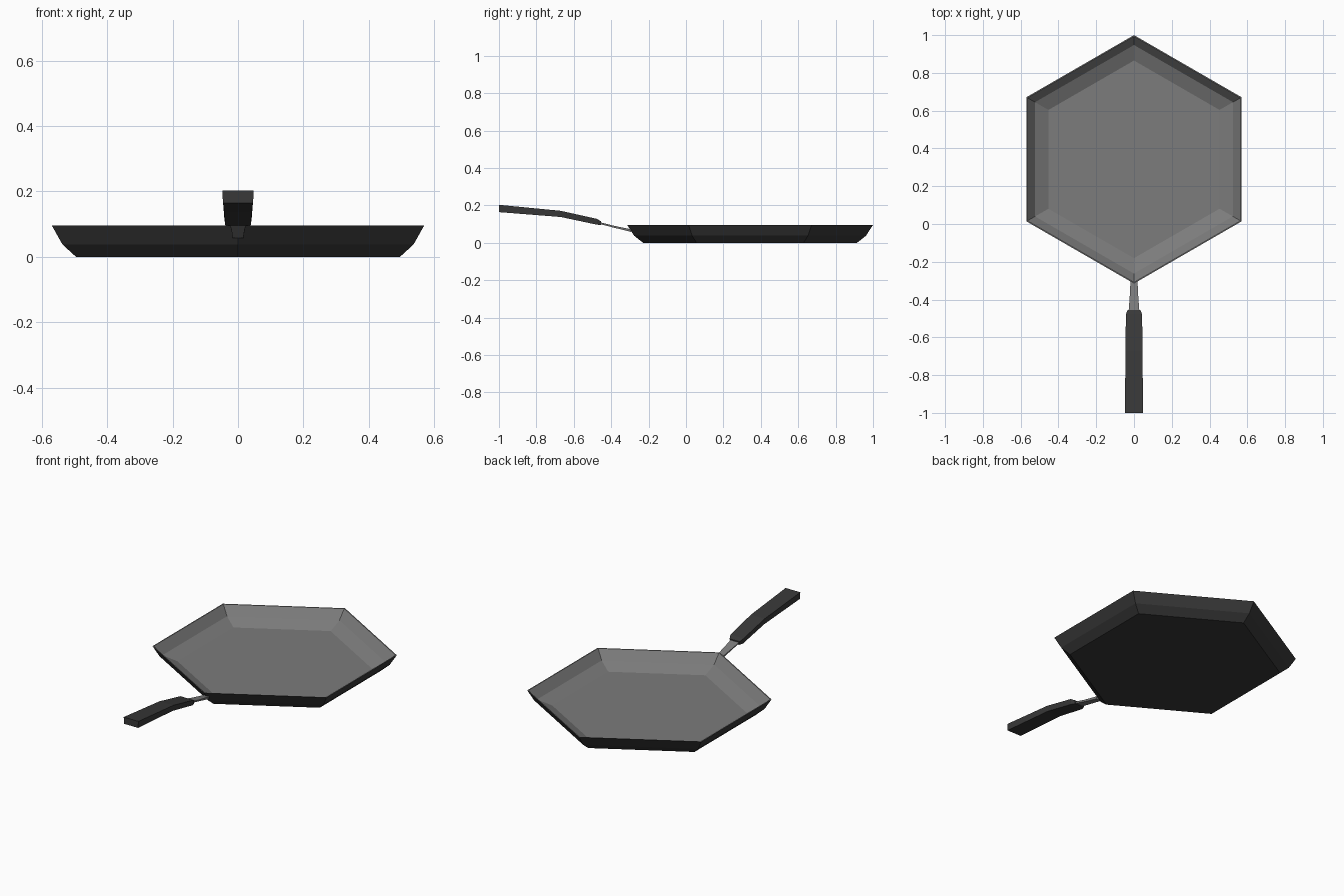
import bpy, math

if "Cube" in bpy.data.objects:
    bpy.data.objects.remove(bpy.data.objects["Cube"])


def material(name, v):
    m = bpy.data.materials.new(name)
    m.diffuse_color = (v, v, v, 1)
    m.use_nodes = True
    m.node_tree.nodes["Principled BSDF"].inputs["Base Color"].default_value = m.diffuse_color
    return m


DARK = material("dark_coating", 0.04)
STEEL = material("grey_metal", 0.2)


def loft(name, rings, mats, band_mats=None):
    """Skin equal-sized rings of points and cap both ends."""
    n = len(rings[0])
    verts = [p for r in rings for p in r]
    faces = [tuple(range(n))[::-1]]
    slots = [0]
    for i in range(len(rings) - 1):
        for k in range(n):
            a, b = i * n + k, i * n + (k + 1) % n
            faces.append((a, b, b + n, a + n))
            slots.append(band_mats[i] if band_mats else 0)
    last = (len(rings) - 1) * n
    faces.append(tuple(range(last, last + n)))
    slots.append(band_mats[-1] if band_mats else 0)
    me = bpy.data.meshes.new(name)
    me.from_pydata(verts, [], faces)
    for m in mats:
        me.materials.append(m)
    for p, s in zip(me.polygons, slots):
        p.material_index = s
    ob = bpy.data.objects.new(name, me)
    bpy.context.collection.objects.link(ob)
    return ob


def hexagon(r, z, cy=0.3425):
    return [(r * math.sin(-k * math.pi / 3), cy + r * math.cos(k * math.pi / 3), z)
            for k in range(6)]


def section(y, z0, z1, w0, w1):
    """Trapezoid across the handle: bottom and top heights and half-widths."""
    return [(-w0, y, z0), (w0, y, z0), (w1, y, z1), (-w1, y, z1)]


# Pan: dark outside up to the rim, then grey inside down to the floor
pan_profile = [(0.572, 0), (0.62, 0.038), (0.6575, 0.096),
               (0.651, 0.096), (0.605, 0.044), (0.523, 0.012)]
loft("pan", [hexagon(r, z) for r, z in pan_profile], [DARK, STEEL],
     [0, 0, 1, 1, 1, 1])

# Metal neck between pan and grip
loft("handle_neck", [section(-0.293, 0.058, 0.072, 0.016, 0.018),
                     section(-0.39, 0.082, 0.092, 0.02, 0.023),
                     section(-0.48, 0.105, 0.115, 0.026, 0.03)], [STEEL])

# Bent grip with a tapered front end
loft("handle_grip", [section(-0.455, 0.095, 0.115, 0.03, 0.033),
                     section(-0.477, 0.097, 0.128, 0.039, 0.043),
                     section(-0.67, 0.138, 0.171, 0.042, 0.045),
                     section(-1.0, 0.164, 0.203, 0.046, 0.048)], [DARK])
